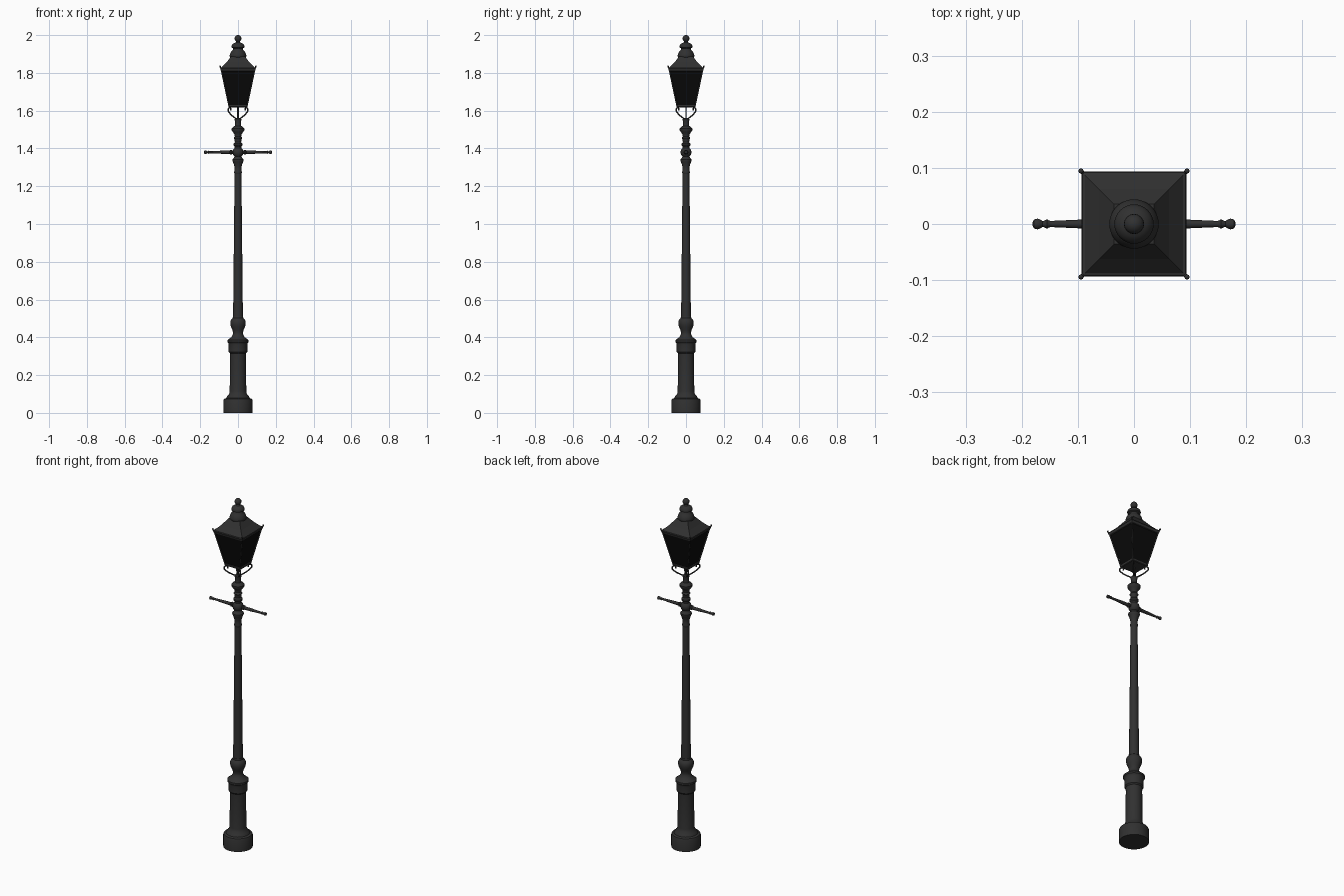
import bpy, bmesh, math
from mathutils import Vector, Matrix

if "Cube" in bpy.data.objects:
    bpy.data.objects.remove(bpy.data.objects["Cube"])


def mat(name, v):
    m = bpy.data.materials.new(name)
    m.diffuse_color = (v, v, v, 1)
    m.use_nodes = True
    m.node_tree.nodes["Principled BSDF"].inputs["Base Color"].default_value = m.diffuse_color
    return m


IRON = mat("dark iron", 0.03)
GLASS = mat("black glass", 0.003)


def finish(name, bm, material, smooth=True):
    bmesh.ops.recalc_face_normals(bm, faces=bm.faces)
    me = bpy.data.meshes.new(name)
    bm.to_mesh(me)
    bm.free()
    me.materials.append(material)
    ob = bpy.data.objects.new(name, me)
    bpy.context.collection.objects.link(ob)
    if smooth:
        bpy.ops.object.select_all(action='DESELECT')
        ob.select_set(True)
        bpy.context.view_layer.objects.active = ob
        bpy.ops.object.shade_smooth_by_angle(angle=math.radians(35))
    return ob


def lathe(name, prof, n=32, material=IRON, rot=0.0, matrix=None, smooth=True):
    """Stack of n-sided rings from (radius, height) pairs, capped at both ends."""
    bm = bmesh.new()
    rings = []
    for r, z in prof:
        rings.append([bm.verts.new((r * math.cos(rot + math.tau * i / n),
                                    r * math.sin(rot + math.tau * i / n), z)) for i in range(n)])
    for a, b in zip(rings, rings[1:]):
        for i in range(n):
            j = (i + 1) % n
            bm.faces.new((a[i], a[j], b[j], b[i]))
    bm.faces.new(rings[0][::-1])
    bm.faces.new(rings[-1])
    if matrix:
        bm.transform(matrix)
    return finish(name, bm, material, smooth)


def square(name, prof, material=IRON):
    """Four-sided stack; the first number is the half width."""
    return lathe(name, [(h * math.sqrt(2), z) for h, z in prof], 4, material, math.pi / 4, None, False)


def tube(name, pts, r, kind='POLY'):
    cu = bpy.data.curves.new(name, 'CURVE')
    cu.dimensions = '3D'
    cu.bevel_depth = r
    cu.bevel_resolution = 2
    cu.use_fill_caps = True
    if kind == 'POLY':
        sp = cu.splines.new('POLY')
        sp.points.add(len(pts) - 1)
        for p, c in zip(sp.points, pts):
            p.co = (*c, 1)
    else:
        sp = cu.splines.new('BEZIER')
        sp.resolution_u = 6
        sp.bezier_points.add(len(pts) - 1)
        for p, c in zip(sp.bezier_points, pts):
            p.co = c
            p.handle_left_type = p.handle_right_type = 'AUTO'
    cu.materials.append(IRON)
    ob = bpy.data.objects.new(name, cu)
    bpy.context.collection.objects.link(ob)
    return ob


def ball(name, c, r):
    bm = bmesh.new()
    bmesh.ops.create_uvsphere(bm, u_segments=16, v_segments=10, radius=r,
                              matrix=Matrix.Translation(c))
    return finish(name, bm, IRON)


# pedestal
lathe("pedestal", [(.077, 0), (.077, .067), (.074, .074), (.062, .078), (.056, .09), (.047, .1),
                   (.044, .115), (.042, .3), (.043, .315), (.049, .322), (.049, .362), (.051, .37),
                   (.056, .375), (.056, .385), (.05, .39), (.036, .4), (.027, .415), (.026, .425),
                   (.03, .44), (.037, .455), (.041, .47), (.041, .485), (.036, .495),
                   (.028, .503), (.027, .512)])
# tapered column
lathe("column", [(.026, .5), (.025, .6), (.018, 1.275)], 16)
# turned neck above the column
lathe("neck", [(.018, 1.265), (.02, 1.27), (.02, 1.278), (.018, 1.285), (.02, 1.31), (.027, 1.328),
               (.03, 1.335), (.03, 1.342), (.022, 1.35), (.018, 1.358), (.026, 1.366),
               (.029, 1.38), (.026, 1.394), (.018, 1.402), (.018, 1.41), (.024, 1.417),
               (.024, 1.425), (.017, 1.433), (.018, 1.447), (.023, 1.455), (.017, 1.464),
               (.018, 1.475), (.028, 1.487), (.034, 1.497), (.034, 1.506), (.026, 1.513),
               (.017, 1.52), (.015, 1.54), (.018, 1.55), (.018, 1.556), (.012, 1.562)])

# ladder bar arms with turned ends
for side, label in ((1, "right"), (-1, "left")):
    lathe("ladder_bar_" + label,
          [(.009, 0), (.009, .03), (.013, .034), (.013, .04), (.009, .044), (.0085, .08),
           (.0055, .148), (.006, .151), (.0085, .155), (.006, .16), (.005, .163), (.008, .167),
           (.0095, .172), (.008, .178), (.003, .181)], 16,
          matrix=Matrix.Translation((0, 0, 1.38)) @ Matrix.Rotation(side * math.pi / 2, 4, 'Y'))

# lantern support rod
lathe("support_rod", [(.004, 1.55), (.004, 1.63)], 10)

# lantern: glass body, rims and floor
square("lantern_glass", [(.045, 1.626), (.086, 1.815)], GLASS)
square("lantern_floor", [(.047, 1.618), (.05, 1.621), (.0505, 1.63), (.045, 1.631)])
square("lantern_top_rim", [(.086, 1.808), (.09, 1.81), (.094, 1.822), (.092, 1.827), (.086, 1.829)])
square("lantern_roof", [(.092, 1.824), (.083, 1.833), (.062, 1.854), (.042, 1.88), (.036, 1.888)])

# corner parts repeated around the lantern
for i, (sx, sy) in enumerate(((1, 1), (-1, 1), (-1, -1), (1, -1))):
    def at(h, z):
        return Vector((sx * h, sy * h, z))
    tube(f"corner_bar_{i}", [at(.047, 1.622), at(.088, 1.815)], .0035)
    tube(f"corner_horn_{i}", [at(.084, 1.818), at(.091, 1.824), at(.095, 1.834)], .0035, 'BEZIER')
    ball(f"horn_tip_{i}", at(.0945, 1.834), .0045)
    tube(f"bracket_{i}", [at(.006, 1.555), at(.022, 1.566), at(.043, 1.586), at(.052, 1.603),
                          at(.047, 1.615), at(.038, 1.611), at(.039, 1.602)], .0038, 'BEZIER')

# vented chimney cap and finial
lathe("chimney_cap", [(.038, 1.878), (.044, 1.887), (.044, 1.893), (.041, 1.903), (.035, 1.915),
                      (.027, 1.922), (.025, 1.93), (.034, 1.934), (.035, 1.94), (.031, 1.95),
                      (.022, 1.957), (.012, 1.961), (.008, 1.968)])
ball("finial", (0, 0, 1.982), .018)
